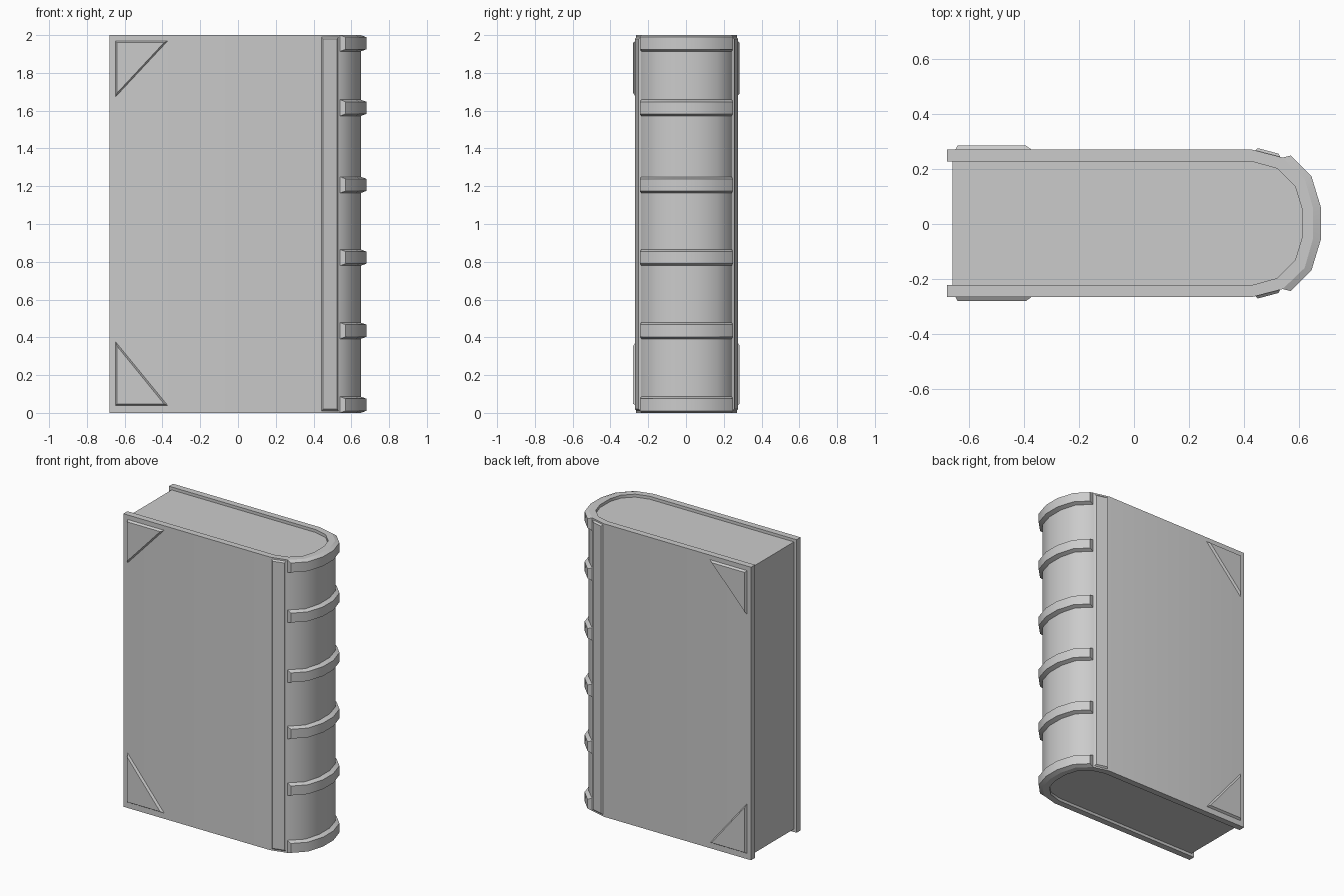
import bpy, bmesh, math
from mathutils import Vector

if "Cube" in bpy.data.objects:
    bpy.data.objects.remove(bpy.data.objects["Cube"])

CY = 0.0025  # thickness centre of the covers


def finish(name, bm, smooth=False):
    bmesh.ops.recalc_face_normals(bm, faces=bm.faces)
    me = bpy.data.meshes.new(name)
    bm.to_mesh(me)
    bm.free()
    ob = bpy.data.objects.new(name, me)
    ob.location.y = CY
    bpy.context.collection.objects.link(ob)
    if smooth:
        bpy.ops.object.select_all(action='DESELECT')
        bpy.context.view_layer.objects.active = ob
        ob.select_set(True)
        bpy.ops.object.shade_smooth_by_angle(angle=math.radians(35))
    return ob


def loft(bm, a, b):
    """Closed solid between two matching loops of points."""
    va = [bm.verts.new(p) for p in a]
    vb = [bm.verts.new(p) for p in b]
    n = len(va)
    bm.faces.new(va)
    bm.faces.new(vb[::-1])
    for i in range(n):
        j = (i + 1) % n
        bm.faces.new((va[i], va[j], vb[j], vb[i]))


def mirrored(half):
    """Half profile on +y, continued symmetrically on -y."""
    return half + [(x, -y) for x, y in reversed(half)]


def at_z(profile, z):
    return [(x, y, z) for x, y in profile]


outer = mirrored([(-0.68, 0.2675), (0.43, 0.2675), (0.54, 0.239), (0.62, 0.162), (0.65, 0.057)])
inner = mirrored([(-0.68, 0.224), (0.43, 0.224), (0.52, 0.199), (0.585, 0.135), (0.61, 0.054)])

# Wraparound cover: U-shaped wall
bm = bmesh.new()
rings = [[bm.verts.new(p) for p in at_z(prof, z)]
         for prof, z in ((outer, 0), (outer, 2), (inner, 2), (inner, 0))]
for k in range(4):
    a, b = rings[k], rings[(k + 1) % 4]
    for i in range(len(a) - 1):
        bm.faces.new((a[i], a[i + 1], b[i + 1], b[i]))
for i in (0, -1):
    bm.faces.new([r[i] for r in rings])
finish("cover", bm, True)

# Page block, slightly recessed
pages = [(max(x, -0.66), y) for x, y in inner]
bm = bmesh.new()
loft(bm, at_z(pages, 0.02), at_z(pages, 1.98))
finish("pages", bm, True)

# Raised spine bands with chamfered edges
base = outer[2:-2]
raised = mirrored([(0.57, 0.246), (0.645, 0.17), (0.68, 0.055)])
for n, z in enumerate((0.043, 0.435, 0.822, 1.207, 1.615, 1.957)):
    bm = bmesh.new()
    rows = [[bm.verts.new(p) for p in at_z(prof, z + dz)]
            for prof, dz in ((base, -0.043), (raised, -0.032), (raised, 0.032), (base, 0.043))]
    for k in range(4):
        a, b = rows[k], rows[(k + 1) % 4]
        for i in range(len(a) - 1):
            bm.faces.new((a[i], a[i + 1], b[i + 1], b[i]))
    for i in (0, -1):
        bm.faces.new([r[i] for r in rows])
    finish(f"spine_band_{n + 1}", bm, True)


def plate(name, low, high):
    """Bevelled plate on the back cover and its mirror on the front."""
    bm = bmesh.new()
    for s in (1, -1):
        loft(bm, [(x, s * y, z) for x, y, z in low], [(x, s * y, z) for x, y, z in high])
    finish(name, bm)


def strip(p, q, z0, z1):
    return [(*p, z0), (*q, z0), (*q, z1), (*p, z1)]


# Hinge strips beside the spine
plate("hinge_strips",
      strip((0.44, 0.264), (0.532, 0.24), 0.01, 1.99),
      strip((0.45, 0.273), (0.525, 0.253), 0.02, 1.98))


# Triangular corner guards
def tri(x0, x1, z0, z1, y):
    return [(x0, y, z0), (x1, y, z0), (x0, y, z1)]


plate("upper_corner_guards",
      tri(-0.65, -0.37, 1.97, 1.67, 0.266), tri(-0.641, -0.392, 1.96, 1.693, 0.282))
plate("lower_corner_guards",
      tri(-0.65, -0.37, 0.038, 0.38, 0.266), tri(-0.641, -0.392, 0.048, 0.354, 0.282))
